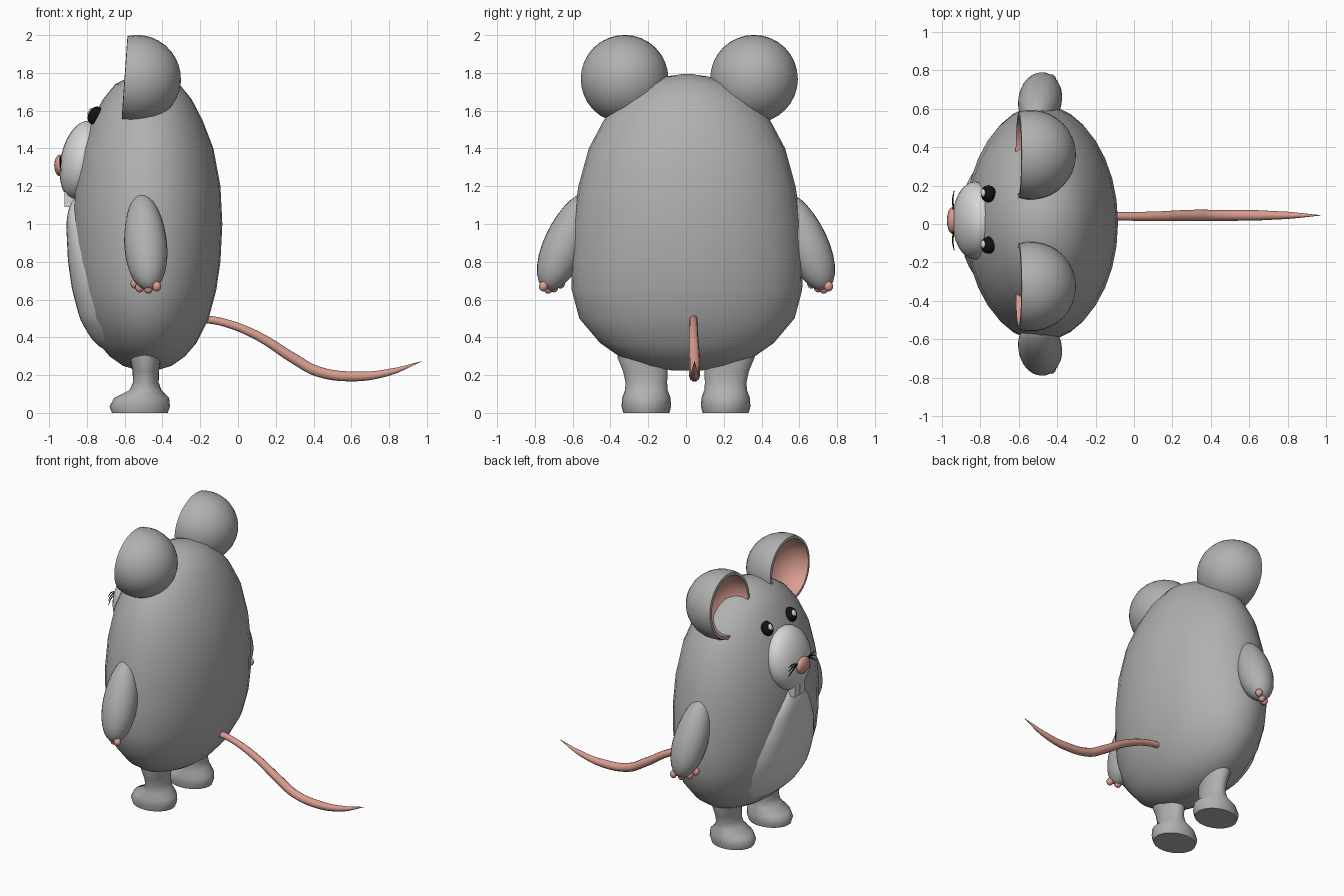
import bpy, bmesh, math
from mathutils import Vector

if "Cube" in bpy.data.objects:
    bpy.data.objects.remove(bpy.data.objects["Cube"])


def material(name, rgb):
    m = bpy.data.materials.new(name)
    m.diffuse_color = (*rgb, 1)
    m.use_nodes = True
    m.node_tree.nodes["Principled BSDF"].inputs["Base Color"].default_value = m.diffuse_color
    return m


GREY = material("fur grey", (0.43, 0.44, 0.43))
LIGHT = material("pale grey", (0.68, 0.68, 0.68))
PINK = material("skin pink", (0.70, 0.34, 0.28))
BLACK = material("black", (0.006, 0.006, 0.006))
WHITE = material("white", (0.9, 0.9, 0.9))


def finish(name, bm, mats, loc=(0, 0, 0), rot=(0, 0, 0), smooth=60):
    me = bpy.data.meshes.new(name)
    bmesh.ops.recalc_face_normals(bm, faces=bm.faces[:])
    bm.to_mesh(me)
    bm.free()
    for m in mats:
        me.materials.append(m)
    ob = bpy.data.objects.new(name, me)
    bpy.context.collection.objects.link(ob)
    ob.location, ob.rotation_euler = loc, rot
    bpy.ops.object.select_all(action='DESELECT')
    ob.select_set(True)
    bpy.context.view_layer.objects.active = ob
    bpy.ops.object.shade_smooth_by_angle(angle=math.radians(smooth))
    return ob


def loft(name, rings, mats, n=32, split=None, **kw):
    """Skin elliptical rings (z, cx, cy, rx, ry); strips from split on use material 1."""
    bm = bmesh.new()
    loops = [[bm.verts.new((cx + rx * math.cos(2 * math.pi * i / n),
                            cy + ry * math.sin(2 * math.pi * i / n), z)) for i in range(n)]
             for z, cx, cy, rx, ry in rings]
    for k, (a, b) in enumerate(zip(loops, loops[1:])):
        for i in range(n):
            j = (i + 1) % n
            f = bm.faces.new((a[i], a[j], b[j], b[i]))
            f.material_index = int(split is not None and k >= split)
    bm.faces.new(loops[0][::-1])
    f = bm.faces.new(loops[-1])
    f.material_index = int(split is not None)
    return finish(name, bm, mats, **kw)


def ellipsoid(name, loc, radii, mat, rot=(0, 0, 0), u=24, v=14, taper=0):
    bm = bmesh.new()
    bmesh.ops.create_uvsphere(bm, u_segments=u, v_segments=v, radius=1)
    for p in bm.verts:
        k = 1 - taper * p.co.z
        p.co = Vector((p.co.x * radii[0] * k, p.co.y * radii[1] * k, p.co.z * radii[2]))
    return finish(name, bm, [mat], loc, rot)


def tube(name, points, radii, mat, bevel):
    cu = bpy.data.curves.new(name, 'CURVE')
    cu.dimensions = '3D'
    cu.bevel_depth, cu.bevel_resolution, cu.resolution_u = bevel, 3, 5
    cu.use_fill_caps = True
    sp = cu.splines.new('BEZIER')
    sp.bezier_points.add(len(points) - 1)
    for bp, co, r in zip(sp.bezier_points, points, radii):
        bp.co, bp.radius = co, r
        bp.handle_left_type = bp.handle_right_type = 'AUTO'
    cu.materials.append(mat)
    ob = bpy.data.objects.new(name, cu)
    bpy.context.collection.objects.link(ob)


def interp(table, z, col):
    for a, b in zip(table, table[1:]):
        if z <= b[0]:
            t = (z - a[0]) / (b[0] - a[0])
            return a[col] + (b[col] - a[col]) * t
    return table[-1][col]


# Egg-shaped body: height, half depth, half width
CX, CY = -0.48, 0.005
BODY = [(0.225, 0.05, 0.08), (0.25, 0.13, 0.22), (0.30, 0.20, 0.36), (0.37, 0.26, 0.46),
        (0.50, 0.325, 0.57), (0.65, 0.365, 0.61), (0.80, 0.387, 0.615), (1.0, 0.397, 0.605),
        (1.2, 0.387, 0.575), (1.4, 0.35, 0.52), (1.55, 0.292, 0.44), (1.66, 0.235, 0.345),
        (1.74, 0.17, 0.225), (1.78, 0.09, 0.115), (1.793, 0.03, 0.03)]
loft("body", [(z, CX, CY, hx, hy) for z, hx, hy in BODY], [GREY])

# Belly patch: raised sheet following the front of the body
WIDTH = [(0.32, 0.16), (0.36, 0.26), (0.45, 0.34), (0.58, 0.365), (0.7, 0.345),
         (0.85, 0.28), (1.0, 0.19), (1.1, 0.11), (1.15, 0.06)]
bm = bmesh.new()
rows, cols, grid = 24, 16, []
for r in range(rows + 1):
    v = 2 * r / rows - 1
    z = 0.735 + 0.415 * v
    w = interp(WIDTH, z, 1)
    hx, hy = interp(BODY, z, 1), interp(BODY, z, 2)
    line = []
    for c in range(cols + 1):
        u = 2 * c / cols - 1
        y = u * w
        x = CX - hx * math.sqrt(1 - (y / hy) ** 2)
        off = 0.045 * (1 - u ** 4) * (1 - v ** 8) - 0.012
        line.append(bm.verts.new((x - off, CY + y, z)))
    grid.append(line)
for a, b in zip(grid, grid[1:]):
    for i in range(cols):
        bm.faces.new((a[i], b[i], b[i + 1], a[i + 1]))
finish("belly", bm, [LIGHT])

# Ears: cut spheres with a hollow pink bowl, opening forwards
R = 0.233
ear = []
for k in range(11):
    a = math.radians(-88 + k * 104 / 10)
    ear.append((R * math.sin(a), 0, 0, R * math.cos(a), R * math.cos(a)))
ear.append((0.066, 0, 0, 0.205, 0.205))
for k in range(1, 7):
    a = math.radians(k * 14.5)
    ear.append((0.066 - 0.17 * math.sin(a), 0, 0, 0.205 * math.cos(a), 0.205 * math.cos(a)))
for name, y in (("ear_right", -0.325), ("ear_left", 0.36)):
    loft(name, ear, [GREY, PINK], split=11, loc=(-0.535, y, 1.768),
         rot=(0, math.radians(-86), 0), smooth=50)

# Muzzle, nose and teeth
FY = 0.018
ellipsoid("muzzle", (-0.825, FY, 1.335), (0.115, 0.203, 0.215), LIGHT, (0, 0.2, 0))
ellipsoid("nose", (-0.943, FY, 1.31), (0.03, 0.07, 0.057), PINK, u=16, v=10)
for i, s in enumerate((-1, 1)):
    bm = bmesh.new()
    bmesh.ops.create_cube(bm, size=1)
    for p in bm.verts:
        p.co = (p.co.x * 0.05, p.co.y * 0.055, p.co.z * 0.12)
    finish(f"tooth_{i + 1}", bm, [LIGHT], (-0.893, FY + s * 0.03, 1.15), smooth=30)

# Eyes with highlights
for i, y in enumerate((-0.11, 0.157)):
    ellipsoid(f"eye_{i + 1}", (-0.757, y, 1.575), (0.036, 0.045, 0.05), BLACK, (0, 0.5, 0), 16, 10)
    ellipsoid(f"eye_highlight_{i + 1}", (-0.785, y + 0.005, 1.595), (0.008, 0.021, 0.021),
              WHITE, (0, 0.5, 0), 12, 8)

# Whiskers
for s in (-1, 1):
    for k, dz in enumerate((0.025, -0.005, -0.04)):
        tube(f"whisker_{'left' if s > 0 else 'right'}_{k + 1}",
             [(-0.938, FY + s * 0.05, 1.335), (-0.942, FY + s * 0.11, 1.34 + dz * 0.6),
              (-0.935, FY + s * 0.155, 1.32 + dz)], (1, 1, 0.4), BLACK, 0.004)

# Arms, fingers and legs, mirrored
LEG = [(0, -0.52, 0.21, 0.148, 0.122), (0.035, -0.52, 0.21, 0.16, 0.131),
       (0.08, -0.51, 0.21, 0.145, 0.128), (0.12, -0.49, 0.21, 0.085, 0.113),
       (0.16, -0.488, 0.21, 0.068, 0.11), (0.22, -0.488, 0.215, 0.07, 0.118),
       (0.29, -0.49, 0.23, 0.08, 0.132), (0.40, -0.49, 0.23, 0.08, 0.125)]
FINGERS = [(-0.545, 0.665, 0.685), (-0.52, 0.70, 0.665), (-0.475, 0.73, 0.658), (-0.43, 0.755, 0.67)]
for side, s in (("left", 1), ("right", -1)):
    ellipsoid(f"arm_{side}", (-0.49, s * 0.635, 0.905), (0.113, 0.113, 0.275), GREY,
              (s * 0.40, -0.08, 0), taper=0.1)
    for k, (x, y, z) in enumerate(FINGERS):
        ellipsoid(f"finger_{side}_{k + 1}", (x, s * y, z), (0.024, 0.024, 0.027), PINK, u=12, v=8)
    loft(f"leg_{side}", [(z, cx, s * cy, rx, ry) for z, cx, cy, rx, ry in LEG], [GREY], n=24)

# Tail
tube("tail",
     [(-0.2, 0.04, 0.50), (-0.08, 0.04, 0.48), (0.1, 0.04, 0.41), (0.3, 0.045, 0.285),
      (0.42, 0.045, 0.22), (0.62, 0.045, 0.193), (0.8, 0.045, 0.215), (0.97, 0.045, 0.272)],
     (0.75, 0.75, 0.85, 1, 1, 0.95, 0.65, 0.05), PINK, 0.029)
